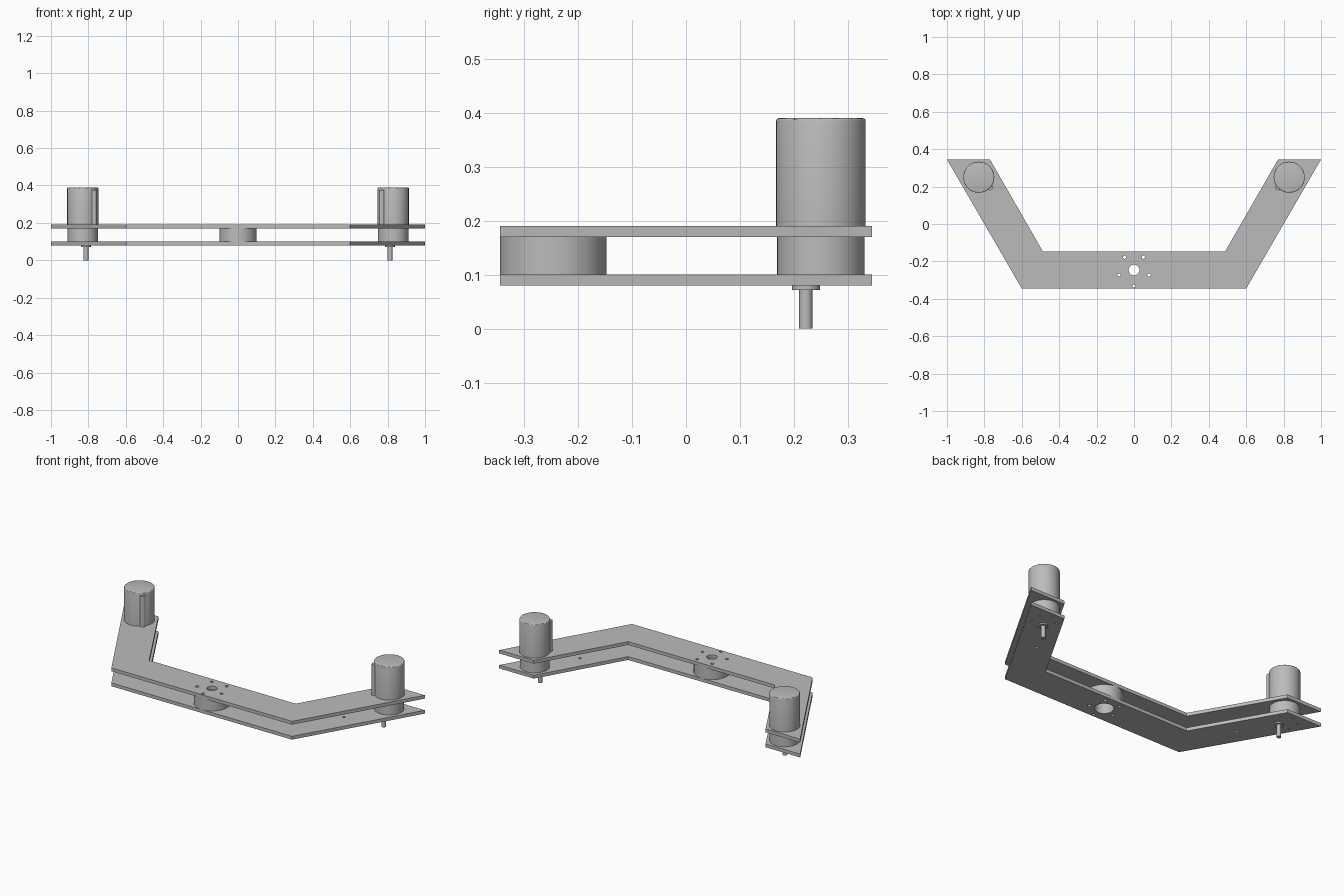
import bpy
import bmesh
from math import cos, sin, pi, radians
from mathutils import Matrix, Vector

cube = bpy.data.objects.get("Cube")
if cube:
    bpy.data.objects.remove(cube)

grey = bpy.data.materials.new("plain grey")
grey.use_nodes = True
colour = (0.5, 0.5, 0.5, 1)
grey.diffuse_color = colour
grey.node_tree.nodes["Principled BSDF"].inputs["Base Color"].default_value = colour


def finish(name, bm, smooth=True):
    bmesh.ops.recalc_face_normals(bm, faces=bm.faces)
    mesh = bpy.data.meshes.new(name)
    bm.to_mesh(mesh)
    bm.free()
    mesh.materials.append(grey)
    obj = bpy.data.objects.new(name, mesh)
    bpy.context.collection.objects.link(obj)
    if smooth:
        shade(obj)
    return obj


def shade(obj):
    bpy.ops.object.select_all(action="DESELECT")
    obj.select_set(True)
    bpy.context.view_layer.objects.active = obj
    bpy.ops.object.shade_smooth_by_angle(angle=radians(30))


def add_cylinder(bm, x, y, r, z0, z1, sides=48):
    place = Matrix.Translation((x, y, (z0 + z1) / 2))
    return bmesh.ops.create_cone(bm, cap_ends=True, segments=sides, radius1=r,
                                 radius2=r, depth=z1 - z0, matrix=place)["verts"]


def cylinder(name, x, y, r, z0, z1, sides=48, bevel=0):
    bm = bmesh.new()
    add_cylinder(bm, x, y, r, z0, z1, sides)
    if bevel:
        rim = [e for e in bm.edges if all(v.co.z > z1 - 0.001 for v in e.verts)]
        bmesh.ops.bevel(bm, geom=rim, offset=bevel, segments=3, affect="EDGES", profile=0.5)
    return finish(name, bm)


def drill(obj, holes):
    """Cut vertical holes given as (x, y, radius)."""
    bm = bmesh.new()
    for x, y, r in holes:
        add_cylinder(bm, x, y, r, 0, 0.3, 32 if r > 0.02 else 16)
    cutter = finish("hole_cutter", bm, False)
    cutter.hide_render = True
    mod = obj.modifiers.new("holes", "BOOLEAN")
    mod.operation, mod.solver, mod.object = "DIFFERENCE", "EXACT", cutter
    graph = bpy.context.evaluated_depsgraph_get()
    mesh = bpy.data.meshes.new_from_object(obj.evaluated_get(graph))
    obj.modifiers.clear()
    obj.data = mesh
    bpy.data.objects.remove(cutter)
    shade(obj)


def ring(x, y, spread, r, count, start):
    return [(x + spread * cos(start + 2 * pi * i / count),
             y + spread * sin(start + 2 * pi * i / count), r) for i in range(count)]


def plate(name, z, thickness, holes):
    half = [(0.6, -0.345), (1, 0.345), (0.77, 0.345), (0.487, -0.147)]
    outline = half + [(-x, y) for x, y in reversed(half)]
    bm = bmesh.new()
    face = bm.faces.new([bm.verts.new((x, y, z)) for x, y in outline])
    top = bmesh.ops.extrude_face_region(bm, geom=[face])["geom"]
    verts = [g for g in top if isinstance(g, bmesh.types.BMVert)]
    bmesh.ops.translate(bm, verts=verts, vec=(0, 0, thickness))
    drill(finish(name, bm), holes)


HUB_Y = -0.246
MOTOR = Vector((0.83, 0.25))
SHAFT = Vector((0.813, 0.222))

# Plates and the hub spacer between them
hub_screws = ring(0, HUB_Y, 0.085, 0.009, 5, -pi / 2)
lower_holes = hub_screws + [(0, HUB_Y, 0.052)]
for side in (-1, 1):
    lower_holes += [(side * 0.69, 0.02, 0.008)]
    lower_holes += ring(side * MOTOR.x, MOTOR.y, 0.068, 0.006, 6, pi / 6)
plate("upper_plate", 0.17, 0.02, hub_screws + [(0, HUB_Y, 0.029)])
plate("lower_plate", 0.08, 0.02, lower_holes)
spacer = cylinder("hub_spacer", 0, HUB_Y, 0.099, 0.1, 0.17, 64)
drill(spacer, hub_screws + [(0, HUB_Y, 0.052)])

# Geared motor at the end of each arm
for side, label in ((1, "left"), (-1, "right")):
    x, y = side * MOTOR.x, MOTOR.y
    cylinder(label + "_gearbox", x, y, 0.081, 0.1, 0.17, 64)
    cylinder(label + "_motor_can", x, y, 0.083, 0.19, 0.39, 64, bevel=0.005)
    cylinder(label + "_motor_terminal", x - side * 0.06, y - 0.054, 0.016, 0.19, 0.375, 20)
    cylinder(label + "_shaft_boss", side * SHAFT.x, SHAFT.y, 0.026, 0.072, 0.08, 32)
    cylinder(label + "_shaft", side * SHAFT.x, SHAFT.y, 0.0125, 0, 0.072, 24)
